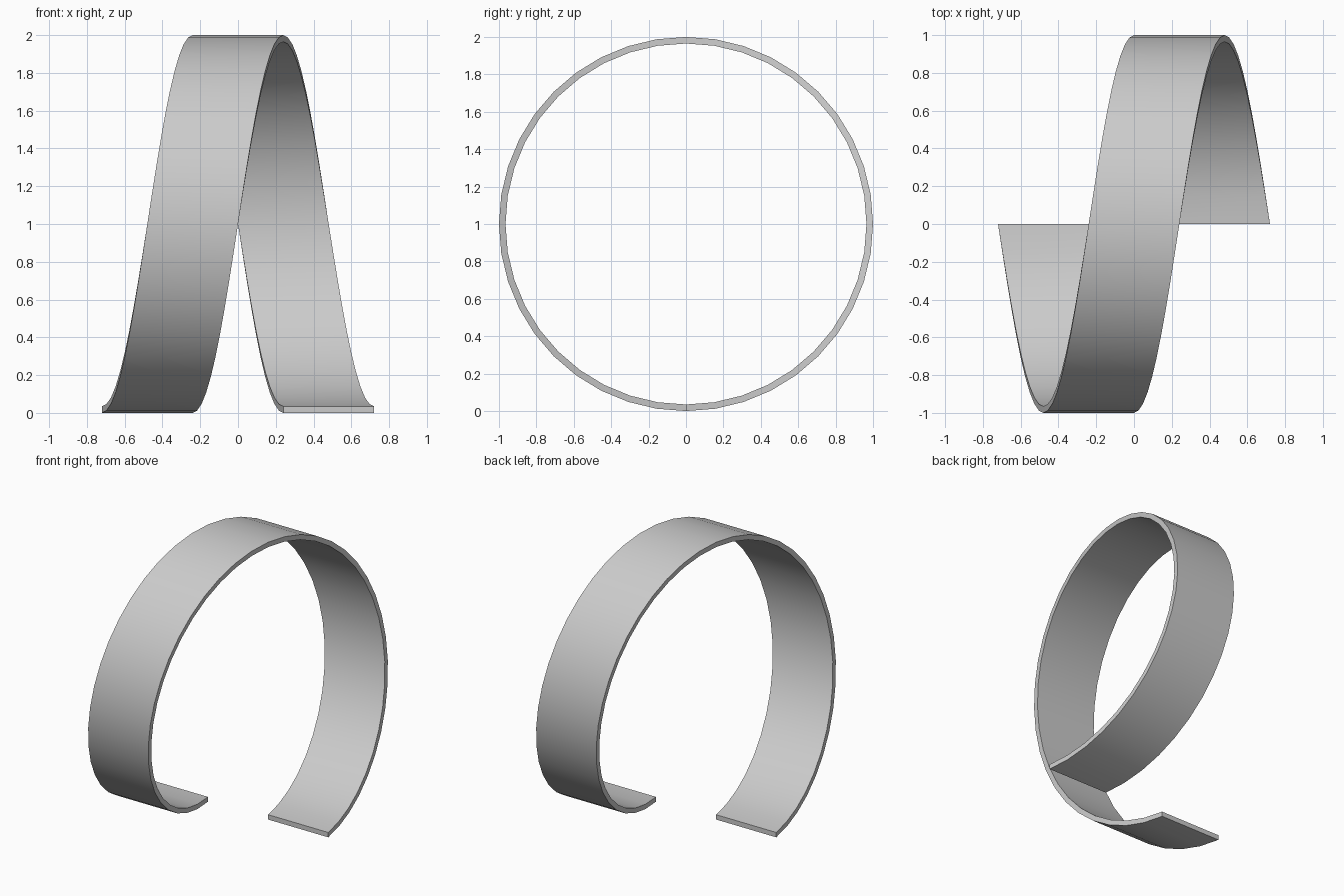
import bpy, bmesh
from math import sin, cos, tau, radians

if "Cube" in bpy.data.objects:
    bpy.data.objects.remove(bpy.data.objects["Cube"])

STEPS = 40                # segments in the single turn
R_OUT, R_IN = 1.0, 0.965  # ribbon thickness
HALF_W = 0.24             # half ribbon width along x
RISE = 0.96               # sideways travel over one turn

bm = bmesh.new()

# Rectangular cross-sections swept along one helix turn about the x axis
rings = []
for i in range(STEPS + 1):
    t = i / STEPS
    x = (t - 0.5) * RISE
    a = t * tau
    rings.append([bm.verts.new((x + dx, -r * sin(a), 1 - r * cos(a)))
                  for dx, r in ((-HALF_W, R_OUT), (HALF_W, R_OUT),
                                (HALF_W, R_IN), (-HALF_W, R_IN))])

# Outer, inner and rim faces
for a, b in zip(rings, rings[1:]):
    for k in range(4):
        n = (k + 1) % 4
        bm.faces.new((a[k], a[n], b[n], b[k]))

# End caps
bm.faces.new(rings[0])
bm.faces.new(rings[-1])
bmesh.ops.recalc_face_normals(bm, faces=bm.faces)

mesh = bpy.data.meshes.new("helix_ribbon")
bm.to_mesh(mesh)
bm.free()
ribbon = bpy.data.objects.new("helix_ribbon", mesh)
bpy.context.collection.objects.link(ribbon)

# Smooth along the curve, crisp at the edges
bpy.context.view_layer.objects.active = ribbon
ribbon.select_set(True)
bpy.ops.object.shade_smooth_by_angle(angle=radians(30))
